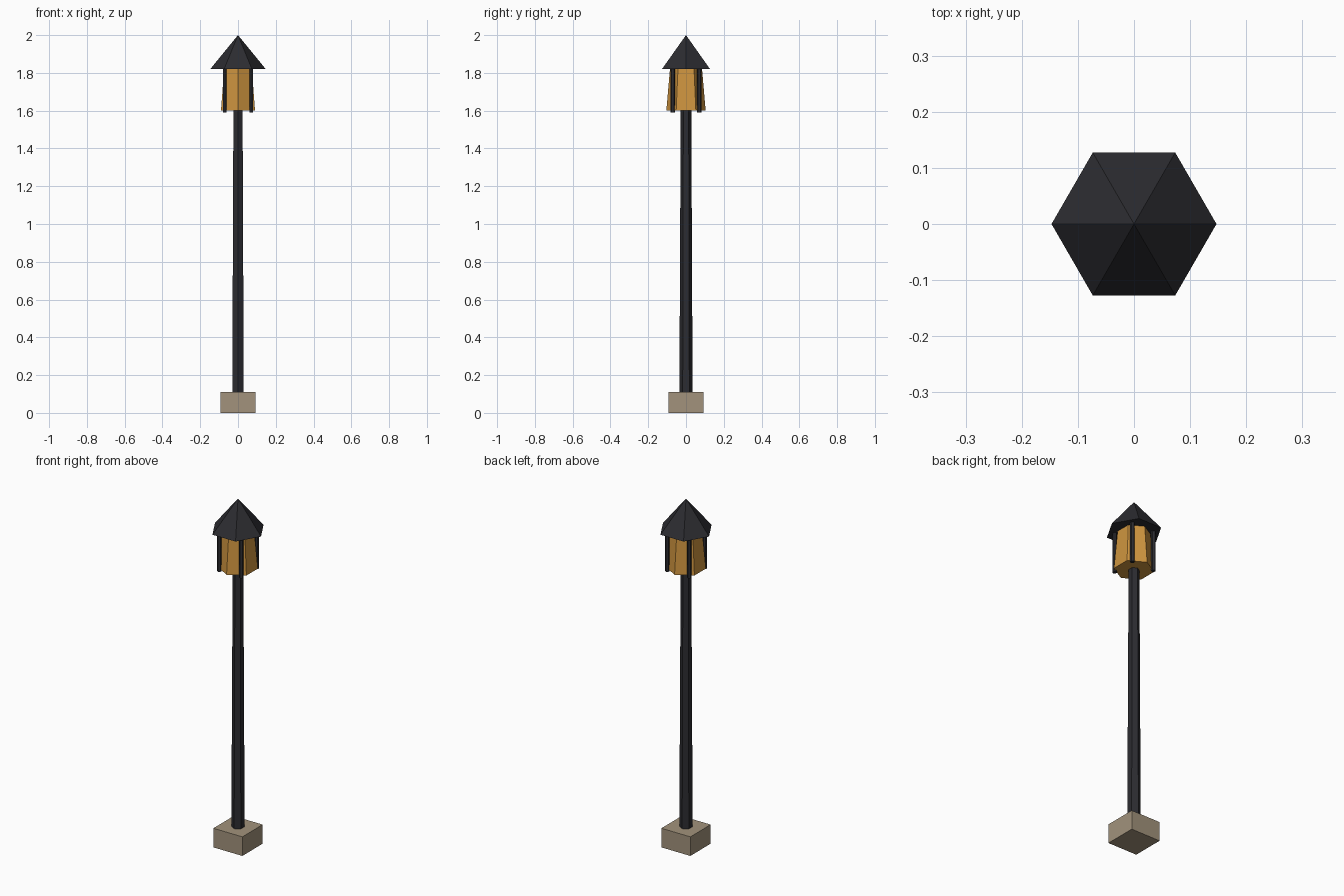
import bpy, math

if "Cube" in bpy.data.objects:
    bpy.data.objects.remove(bpy.data.objects["Cube"])


def material(name, rgb):
    m = bpy.data.materials.new(name)
    m.diffuse_color = (*rgb, 1)
    m.use_nodes = True
    m.node_tree.nodes["Principled BSDF"].inputs["Base Color"].default_value = m.diffuse_color
    return m


iron = material("dark_iron", (0.025, 0.025, 0.03))
glass = material("amber_glass", (0.62, 0.30, 0.05))
stone = material("stone", (0.36, 0.29, 0.20))


def hex_part(name, r_bottom, r_top, z0, z1, mat, x=0, y=0, turn=90):
    """Six-sided tapered prism or cone; first corner points to angle `turn`."""
    bpy.ops.mesh.primitive_cone_add(vertices=6, radius1=r_bottom, radius2=r_top,
                                    depth=z1 - z0, location=(x, y, (z0 + z1) / 2))
    o = bpy.context.object
    # the cone primitive starts with a corner on the y axis
    o.rotation_euler.z = math.radians(turn - 90)
    o.name = name
    o.data.materials.append(mat)
    return o


# Square stone footing
bpy.ops.mesh.primitive_cube_add(size=1, location=(0, 0, 0.055))
base = bpy.context.object
base.name = "base"
base.scale = (0.185, 0.185, 0.11)
base.data.materials.append(stone)

# Slightly tapered post, lantern body and pointed roof
hex_part("post", 0.035, 0.028, 0.10, 1.61, iron)
hex_part("lantern_glass", 0.104, 0.085, 1.60, 1.82, glass)
hex_part("roof", 0.147, 0.0, 1.82, 2.0, iron, turn=0)

# Four upright bars around the lantern
for i, (sx, sy) in enumerate([(1, 1), (-1, 1), (-1, -1), (1, -1)]):
    hex_part(f"lantern_bar_{i + 1}", 0.012, 0.012, 1.59, 1.825, iron,
             x=0.07 * sx, y=0.07 * sy)
